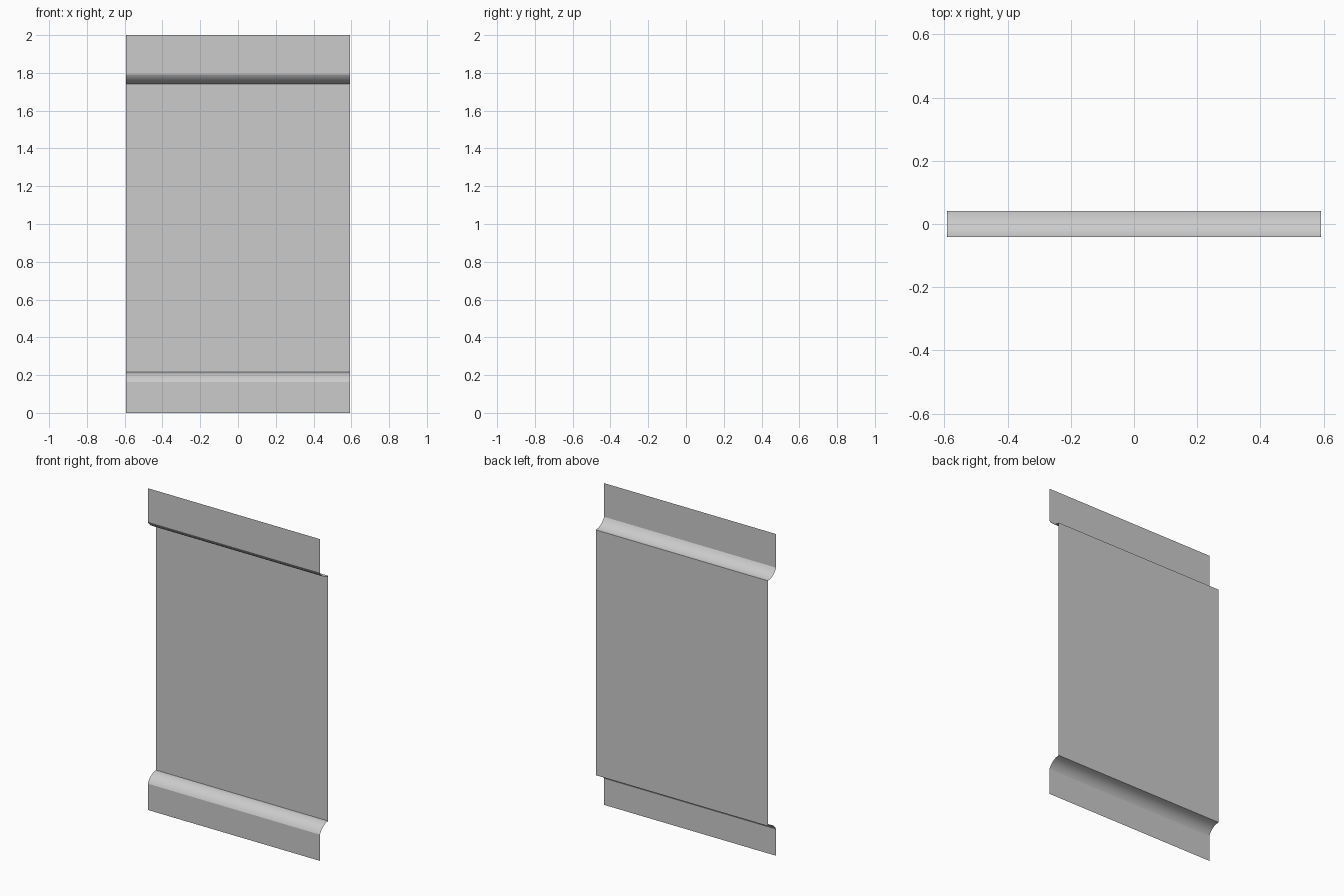
import bpy, math

if "Cube" in bpy.data.objects:
    bpy.data.objects.remove(bpy.data.objects["Cube"])

HALF_W = 0.592   # half width along x
D = 0.041        # front / back plane offset in y
SEGMENTS = 10


def sheet(name, profile):
    """Sweep a (y, z) profile across the width as a thin open sheet."""
    verts = [(x, y, z) for y, z in profile for x in (-HALF_W, HALF_W)]
    faces = [(2 * i, 2 * i + 1, 2 * i + 3, 2 * i + 2)
             for i in range(len(profile) - 1)]
    mesh = bpy.data.meshes.new(name)
    mesh.from_pydata(verts, [], faces)
    obj = bpy.data.objects.new(name, mesh)
    bpy.context.collection.objects.link(obj)
    mesh.shade_smooth()
    return obj


def shoulder(z_flange, z_panel):
    """Arc from the front flange to the back panel, level at the panel."""
    h = abs(z_panel - z_flange)
    r = ((2 * D) ** 2 + h ** 2) / (2 * h)
    sign = 1 if z_panel > z_flange else -1
    sweep = math.asin(2 * D / r)
    pts = []
    for i in range(SEGMENTS + 1):
        a = sweep * (1 - i / SEGMENTS)
        pts.append((D - r * math.sin(a),
                    z_panel - sign * r * (1 - math.cos(a))))
    return pts if sign > 0 else pts[::-1]


# Lower flange and its curved shoulder
sheet("lower_flange", [(-D, 0), (-D, 0.163)])
sheet("lower_shoulder", shoulder(0.163, 0.216))

# Main recessed panel
sheet("main_panel", [(D, 0.216), (D, 1.741)])

# Upper curved shoulder and flange
sheet("upper_shoulder", shoulder(1.791, 1.741))
sheet("upper_flange", [(-D, 1.791), (-D, 2.0)])
